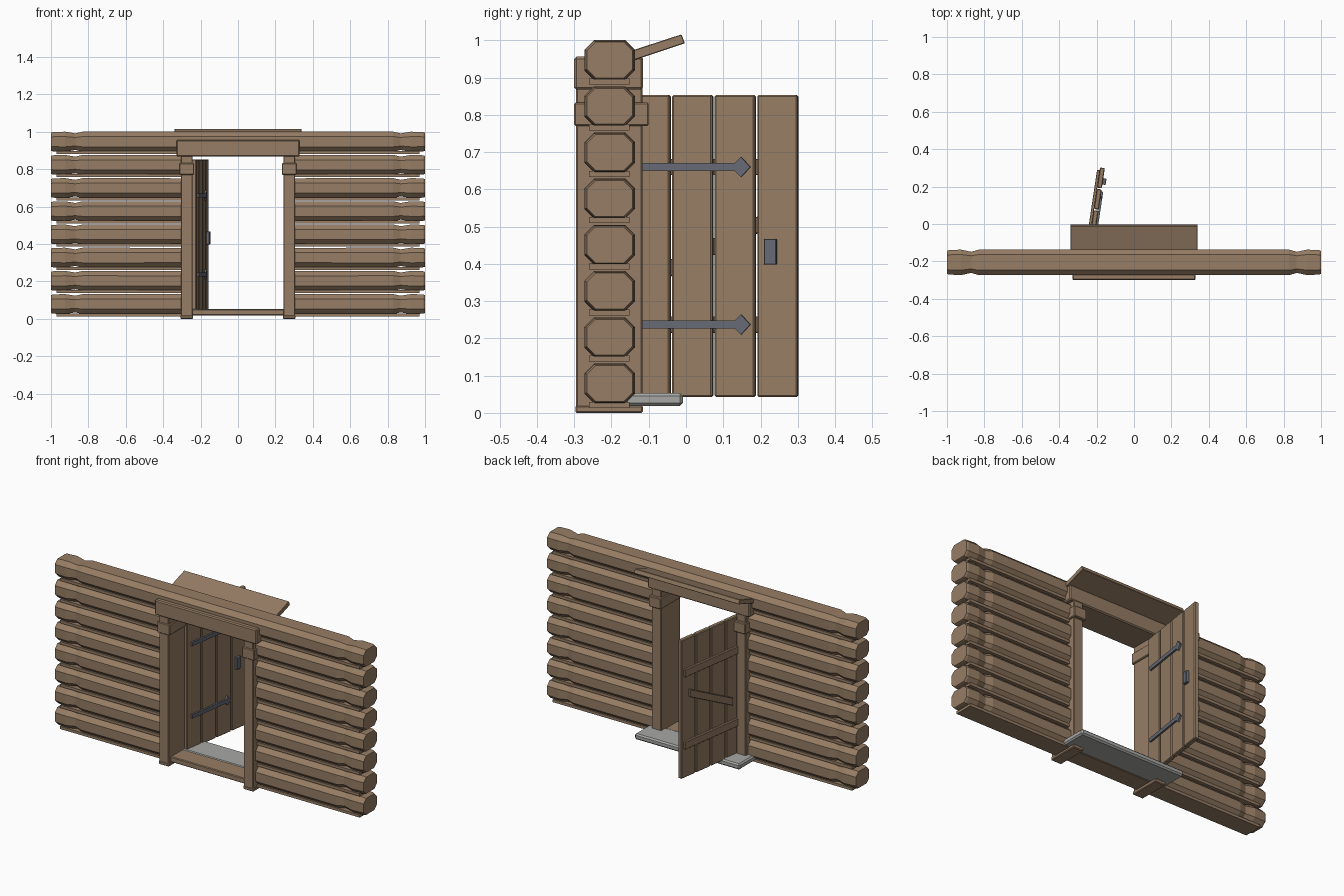
import bpy, bmesh, math
from mathutils import Matrix, Vector

if "Cube" in bpy.data.objects:
    bpy.data.objects.remove(bpy.data.objects["Cube"])


def material(name, rgb):
    m = bpy.data.materials.new(name)
    m.diffuse_color = (*rgb, 1)
    m.use_nodes = True
    m.node_tree.nodes["Principled BSDF"].inputs["Base Color"].default_value = m.diffuse_color
    return m


WOOD = material("brown wood", (0.305, 0.205, 0.128))
STONE = material("grey stone", (0.39, 0.39, 0.375))
IRON = material("dark iron", (0.135, 0.143, 0.175))


def finish(name, bm, mat, bevel=0.0, matrix=None):
    bmesh.ops.recalc_face_normals(bm, faces=bm.faces)
    me = bpy.data.meshes.new(name)
    bm.to_mesh(me)
    bm.free()
    me.materials.append(mat)
    ob = bpy.data.objects.new(name, me)
    bpy.context.collection.objects.link(ob)
    if matrix is not None:
        ob.matrix_world = matrix
    if bevel:
        mod = ob.modifiers.new("chamfer", 'BEVEL')
        mod.width = bevel
        mod.segments = 1
    return ob


def box(name, x, y, z, mat=WOOD, bevel=0.004, matrix=None):
    """Box given by its (min, max) on each axis."""
    bm = bmesh.new()
    bmesh.ops.create_cube(bm, size=1)
    for v in bm.verts:
        for i, (a, b) in enumerate((x, y, z)):
            v.co[i] = (a + b) / 2 + v.co[i] * (b - a)
    return finish(name, bm, mat, bevel, matrix)


def prism(name, pts, x, mat, matrix=None, bevel=0.0):
    """Outline in (y, z) extruded from x[0] to x[1]."""
    bm = bmesh.new()
    rings = [[bm.verts.new((px, a, b)) for a, b in pts] for px in x]
    n = len(pts)
    for i in range(n):
        bm.faces.new((rings[0][i], rings[0][(i + 1) % n],
                      rings[1][(i + 1) % n], rings[1][i]))
    bm.faces.new(rings[0])
    bm.faces.new(rings[1])
    return finish(name, bm, mat, bevel, matrix)


# Chamfered logs, with a carved notch near each outer end
HY, HZ, CH = 0.068, 0.0535, 0.026
SECTION = [(HY, HZ - CH), (HY - CH, HZ), (CH - HY, HZ), (-HY, HZ - CH),
           (-HY, CH - HZ), (CH - HY, -HZ), (HY - CH, -HZ), (HY, CH - HZ)]
END = [(0.83, 1.0), (0.87, 0.83), (0.925, 1.0), (0.99, 0.96), (1.0, 0.9)]


def log(name, z, stations):
    bm = bmesh.new()
    rings = [[bm.verts.new((x, -0.205 + a * s, z + b * s)) for a, b in SECTION]
             for x, s in stations]
    for r, q in zip(rings, rings[1:]):
        for i in range(8):
            bm.faces.new((r[i], r[(i + 1) % 8], q[(i + 1) % 8], q[i]))
    bm.faces.new(rings[0])
    bm.faces.new(rings[-1])
    finish(name, bm, WOOD)


for i in range(8):
    z = 0.079 + 0.124 * i
    for side, s in (("left", -1), ("right", 1)):
        if i < 7:
            log(f"{side}_log_{i + 1}", z,
                [(s * 0.27, 0.98)] + [(s * x, k) for x, k in END])
        # Filler strip under each log
        box(f"{side}_filler_{i + 1}", sorted((s * 0.27, s * 0.97)),
            (-0.26, -0.152), (z - HZ - 0.012, z - HZ + 0.004), bevel=0)
log("top_log", 0.947, [(-x, k) for x, k in reversed(END)] + END)

# Door frame
for side, s in (("left", -1), ("right", 1)):
    box(f"{side}_post", sorted((s * 0.243, s * 0.305)), (-0.295, -0.117), (0.004, 0.875))
    box(f"{side}_post_foot", sorted((s * 0.24, s * 0.308)), (-0.297, -0.116), (0.0, 0.02))
    box(f"{side}_post_collar", sorted((s * 0.234, s * 0.314)), (-0.3, -0.1), (0.77, 0.833))
box("lintel", (-0.33, 0.33), (-0.3, -0.115), (0.868, 0.956), bevel=0.006)
box("sill", (-0.25, 0.25), (-0.272, -0.16), (0.018, 0.05))
box("step_slab", (-0.34, 0.34), (-0.165, -0.008), (0.019, 0.053), STONE, 0.008)

# Sloping canopy board over the rear of the doorway
prism("canopy_board", [(-0.15, 0.943), (-0.003, 0.992), (-0.012, 1.016), (-0.15, 0.971)],
      (-0.34, 0.34), WOOD, bevel=0.002)

# Open door, built along +y from its hinge edge and swung slightly
SWING = Matrix.Translation((-0.236, -0.15, 0)) @ Matrix.Rotation(math.radians(-8.5), 4, 'Z')
PITCH, WIDTH = 0.1155, 0.109
for i in range(4):
    box(f"door_plank_{i + 1}", (-0.013, 0.013), (i * PITCH, i * PITCH + WIDTH),
        (0.043, 0.853), matrix=SWING)
for label, z in (("lower", 0.237), ("upper", 0.66)):
    box(f"{label}_door_batten", (-0.027, -0.012), (0.03, 0.44),
        (z - 0.022, z + 0.022), bevel=0.002, matrix=SWING)
    # Strap hinge with a diamond tip
    prism(f"{label}_strap_hinge",
          [(0.03, z - 0.011), (0.288, z - 0.011), (0.304, z - 0.027), (0.329, z),
           (0.304, z + 0.027), (0.288, z + 0.011), (0.03, z + 0.011)],
          (0.012, 0.023), IRON, SWING)
prism("diagonal_door_brace",
      [(0.07, 0.348), (0.40, 0.51), (0.40, 0.555), (0.07, 0.393)],
      (-0.027, -0.012), WOOD, SWING, 0.002)
box("door_handle", (0.012, 0.03), (0.367, 0.401), (0.398, 0.467), IRON, 0.002, SWING)
